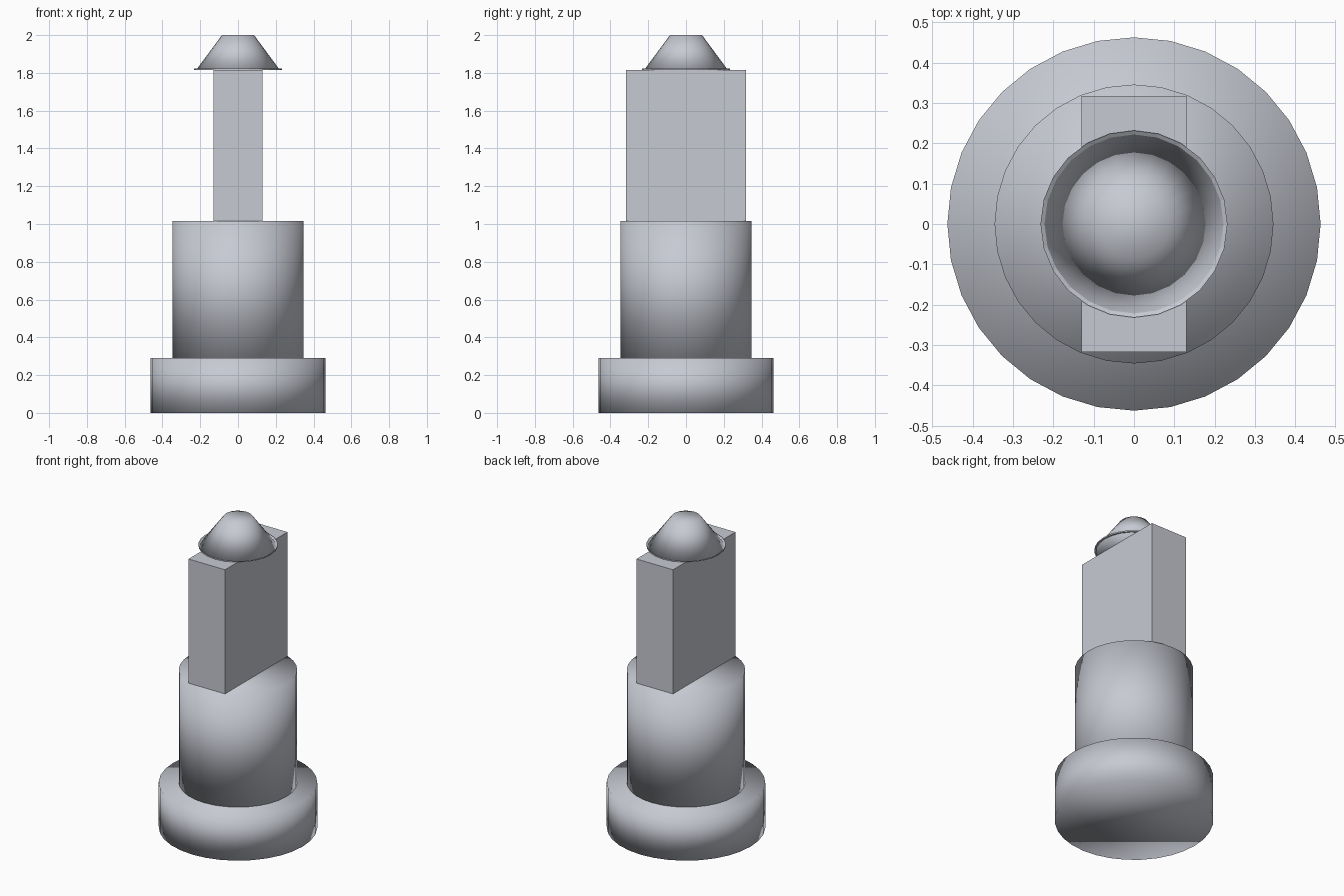
import bpy, bmesh, math

if "Cube" in bpy.data.objects:
    bpy.data.objects.remove(bpy.data.objects["Cube"])

grey = bpy.data.materials.new("pale steel grey")
grey.diffuse_color = (0.57, 0.59, 0.65, 1)
grey.use_nodes = True
grey.node_tree.nodes["Principled BSDF"].inputs["Base Color"].default_value = grey.diffuse_color


def add_object(name, bm, smooth):
    bmesh.ops.recalc_face_normals(bm, faces=bm.faces[:])
    for f in bm.faces:
        f.smooth = smooth
    mesh = bpy.data.meshes.new(name)
    bm.to_mesh(mesh)
    bm.free()
    mesh.materials.append(grey)
    ob = bpy.data.objects.new(name, mesh)
    bpy.context.collection.objects.link(ob)
    return ob


def lathe(name, profile, sides, smooth=True, caps=True):
    """Turn (radius, height) points about z, with optional end caps."""
    bm = bmesh.new()
    rings = []
    for r, z in profile:
        angles = [2 * math.pi * i / sides for i in range(sides)]
        rings.append([bm.verts.new((r * math.sin(a), r * math.cos(a), z)) for a in angles])
    for low, high in zip(rings, rings[1:]):
        for i in range(sides):
            j = (i + 1) % sides
            bm.faces.new((low[i], low[j], high[j], high[i]))
    if caps:
        bm.faces.new(rings[0])
        bm.faces.new(rings[-1])
    return add_object(name, bm, smooth)


# Round foot and narrower barrel, softly shaded across their rims
lathe("foot", [(0.463, 0), (0.463, 0.29)], 32)
lathe("barrel", [(0.346, 0.29), (0.346, 1.015)], 32)

# Flat upright blade
bm = bmesh.new()
bmesh.ops.create_cube(bm, size=1)
for v in bm.verts:
    v.co.x *= 0.26
    v.co.y *= 0.636
    v.co.z = v.co.z * 0.8 + 1.415
add_object("blade", bm, False)

# Truncated cone tip with a thin lip round its lower edge
lathe("tip", [(0.222, 1.815), (0.085, 2.0)], 24)
lathe("tip_lip", [(0.222, 1.816), (0.232, 1.823), (0.232, 1.815), (0.222, 1.815)],
      24, smooth=False, caps=False)
